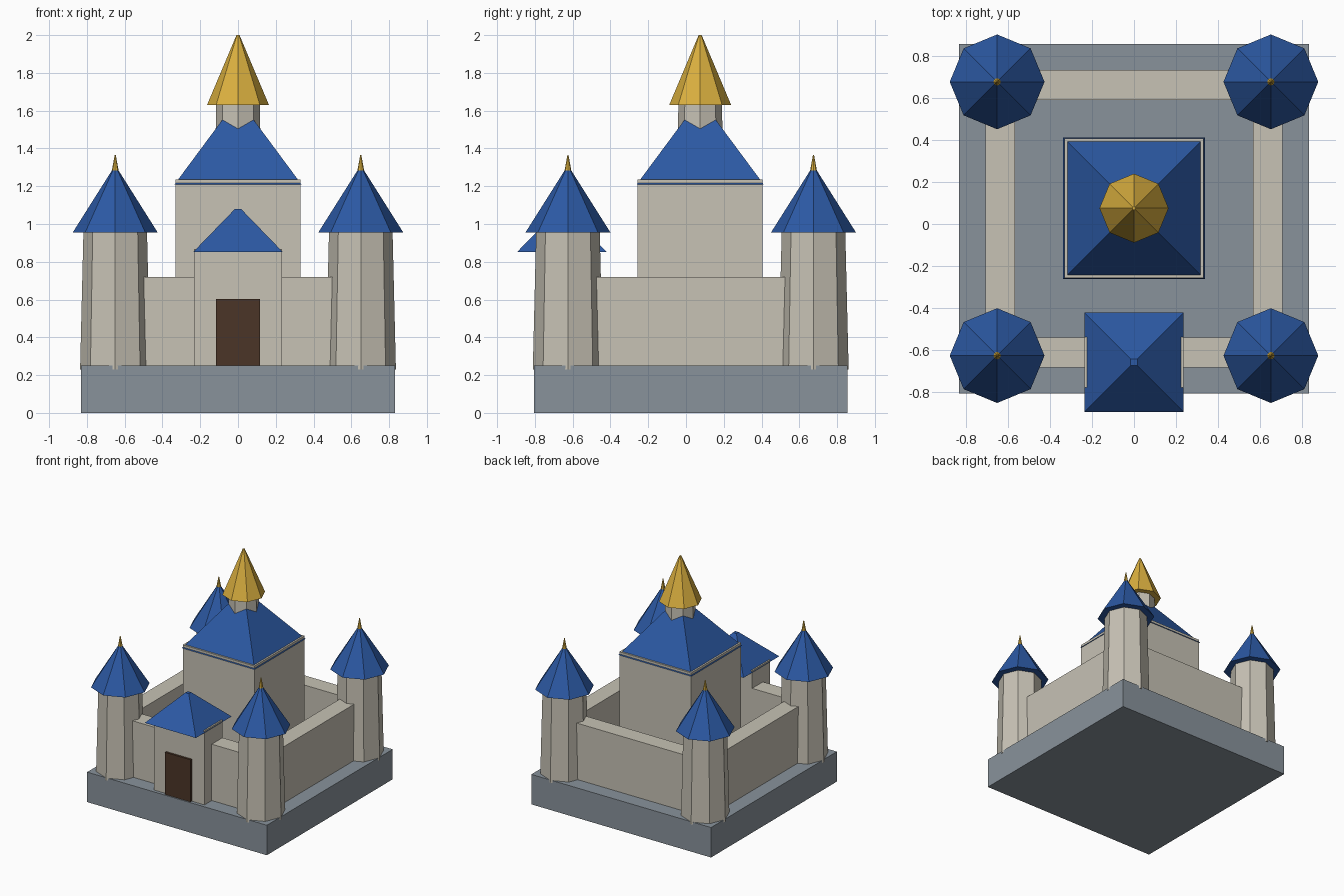
import bpy
from math import pi, sqrt

if "Cube" in bpy.data.objects:
    bpy.data.objects.remove(bpy.data.objects["Cube"])


def material(name, r, g, b):
    m = bpy.data.materials.new(name)
    m.diffuse_color = (r, g, b, 1)
    m.use_nodes = True
    m.node_tree.nodes["Principled BSDF"].inputs["Base Color"].default_value = m.diffuse_color
    return m


STONE = material("stone", 0.57, 0.54, 0.46)
SLATE = material("slate", 0.25, 0.29, 0.33)
BLUE = material("blue_tiles", 0.025, 0.10, 0.37)
GOLD = material("gold", 0.70, 0.43, 0.05)
WOOD = material("wood", 0.07, 0.035, 0.02)


def finish(name, mat):
    ob = bpy.context.object
    ob.name = name
    ob.data.materials.append(mat)
    return ob


def box(name, mat, x, y, z):
    """Box from (min, max) ranges on each axis."""
    bpy.ops.mesh.primitive_cube_add(size=1, location=[(a + b) / 2 for a, b in (x, y, z)])
    bpy.context.object.scale = [b - a for a, b in (x, y, z)]
    bpy.ops.object.transform_apply(location=False, rotation=False, scale=True)
    return finish(name, mat)


def cone(name, mat, x, y, z, r1, r2=0.0, sides=8):
    """Tapered prism; r is half the width for square ones."""
    k = sqrt(2) if sides == 4 else 1
    bpy.ops.mesh.primitive_cone_add(
        vertices=sides, radius1=r1 * k, radius2=r2 * k, depth=z[1] - z[0],
        location=(x, y, (z[0] + z[1]) / 2), rotation=(0, 0, pi / 4 if sides == 4 else 0))
    return finish(name, mat)


CY = 0.025    # centre of the square plan
KY = 0.075    # centre of the keep
GY = -0.657   # centre of the gatehouse

# Plinth
box("plinth", SLATE, (-0.83, 0.83), (CY - 0.83, CY + 0.83), (0, 0.25))

# Curtain walls and corner towers
for s, side, end in ((-1, "left", "front"), (1, "right", "back")):
    c = s * 0.635
    box(side + "_wall", STONE, (c - 0.071, c + 0.071), (CY - 0.62, CY + 0.62), (0.24, 0.72))
    box(end + "_wall", STONE, (-0.62, 0.62), (CY + c - 0.071, CY + c + 0.071), (0.24, 0.72))
    for t, depth in ((-1, "front"), (1, "back")):
        x, y, n = s * 0.65, CY + t * 0.65, f"{depth}_{side}_tower"
        cone(n, STONE, x, y, (0.23, 0.97), 0.186, 0.168)
        cone(n + "_roof", BLUE, x, y, (0.955, 1.305), 0.225, 0.004)
        cone(n + "_finial", GOLD, x, y, (1.265, 1.365), 0.021, 0.003)

# Keep: block, pyramid roof, lantern and golden spire
box("keep", STONE, (-0.331, 0.331), (KY - 0.331, KY + 0.331), (0.24, 1.236))
cone("keep_roof", BLUE, 0, KY, (1.21, 1.663), 0.336, 0.0, 4)
cone("lantern", STONE, 0, KY, (1.45, 1.64), 0.119, 0.115)
cone("spire", GOLD, 0, KY, (1.63, 2.0), 0.164, 0.008)

# Gatehouse: block, pyramid roof and door
box("gatehouse", STONE, (-0.234, 0.234), (GY - 0.12, GY + 0.12), (0.24, 0.867))
cone("gatehouse_roof", BLUE, 0, GY, (0.853, 1.08), 0.236, 0.016, 4)
box("door", WOOD, (-0.117, 0.117), (GY - 0.138, GY - 0.10), (0.245, 0.602))
